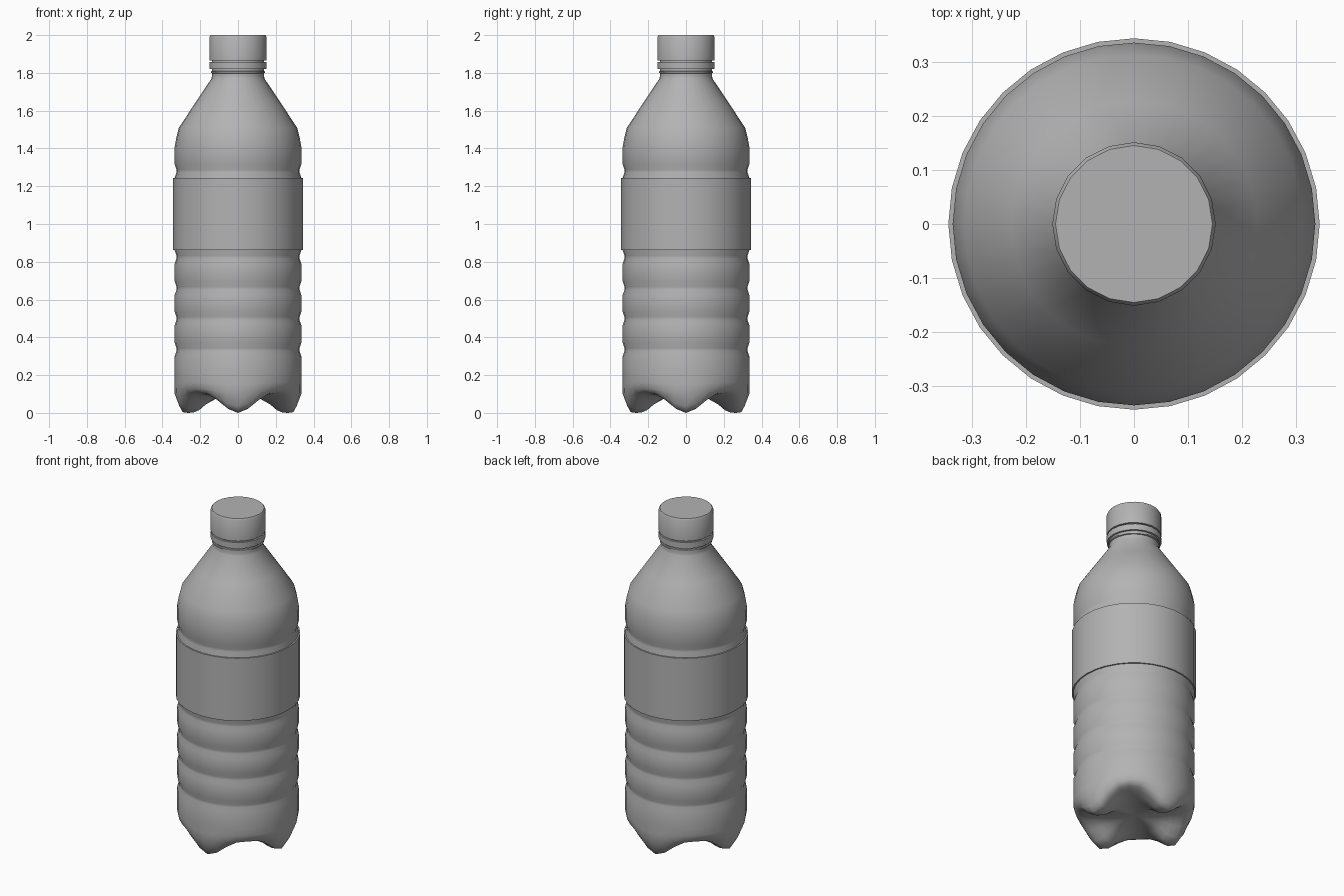
import bpy, bmesh, math

cube = bpy.data.objects.get("Cube")
if cube:
    bpy.data.objects.remove(cube, do_unlink=True)

grey = bpy.data.materials.new("plain_grey")
grey.use_nodes = True
colour = (0.45, 0.45, 0.45, 1)
grey.diffuse_color = colour
grey.node_tree.nodes["Principled BSDF"].inputs["Base Color"].default_value = colour


def skin(name, rows, sides, sharp, closed=False):
    """Skin a stack of rows; each row is a function angle -> (radius, z)."""
    bm = bmesh.new()
    rings = []
    for row in rows:
        ring = []
        for i in range(sides):
            a = math.tau * i / sides
            r, z = row(a)
            ring.append(bm.verts.new((r * math.cos(a), r * math.sin(a), z)))
        rings.append(ring)
    pairs = list(zip(rings, rings[1:]))
    if closed:
        pairs.append((rings[-1], rings[0]))
    for low, high in pairs:
        for i in range(sides):
            j = (i + 1) % sides
            bm.faces.new((low[i], low[j], high[j], high[i]))
    if not closed:
        bm.faces.new(rings[0][::-1])
        bm.faces.new(rings[-1])
    bmesh.ops.recalc_face_normals(bm, faces=bm.faces)
    mesh = bpy.data.meshes.new(name)
    bm.to_mesh(mesh)
    bm.free()
    mesh.materials.append(grey)
    mesh.shade_smooth()
    mesh.set_sharp_from_angle(angle=math.radians(sharp))
    obj = bpy.data.objects.new(name, mesh)
    bpy.context.collection.objects.link(obj)
    return obj


def ring(r, z):
    return lambda a: (r, z)


def petal(foot, valley):
    """Blend a foot point and a valley point four times around the base."""
    def row(a):
        w = abs(math.cos(2 * a)) ** 3
        return tuple(v + (f - v) * w for f, v in zip(foot, valley))
    return row


# Bottle: four-footed base, from the centre outwards
feet = [(0.03, 0.085), (0.12, 0.073), (0.17, 0.045), (0.205, 0.015),
        (0.235, 0.002), (0.265, 0), (0.293, 0.004), (0.31, 0.035), (0.335, 0.1), (0.335, 0.15)]
valleys = [(0.03, 0.085), (0.12, 0.088), (0.17, 0.09), (0.205, 0.093),
           (0.235, 0.096), (0.265, 0.1), (0.293, 0.106), (0.312, 0.113), (0.328, 0.13), (0.335, 0.16)]
rows = [petal(f, v) for f, v in zip(feet, valleys)]
rows.append(ring(0.335, 0.2))

# Bottle: ribbed wall
for z in (0.335, 0.5, 0.66, 0.825, 1.28):
    rows += [ring(0.335, z - 0.035), ring(0.326, z - 0.008),
             ring(0.326, z + 0.008), ring(0.335, z + 0.035)]

# Bottle: shoulder and neck
rows += [ring(r, z) for r, z in (
    (0.335, 1.41), (0.327, 1.455), (0.313, 1.51), (0.227, 1.64),
    (0.14, 1.77), (0.138, 1.785), (0.138, 1.9))]
skin("bottle_body", rows, 32, 75)

# Wrap-around label sleeve
skin("label_sleeve", [ring(0.33, 0.862), ring(0.343, 0.862),
                      ring(0.343, 1.243), ring(0.33, 1.243)], 32, 30, closed=True)

# Neck bead, tamper band and screw cap
skin("neck_bead", [ring(0.136, 1.797), ring(0.144, 1.8),
                   ring(0.144, 1.807), ring(0.136, 1.81)], 32, 40, closed=True)
skin("tamper_band", [ring(0.139, 1.82), ring(0.151, 1.82),
                     ring(0.151, 1.857), ring(0.139, 1.857)], 20, 40, closed=True)
skin("screw_cap", [ring(0.151, 1.865), ring(0.151, 1.99),
                   ring(0.145, 2.0)], 20, 40)
